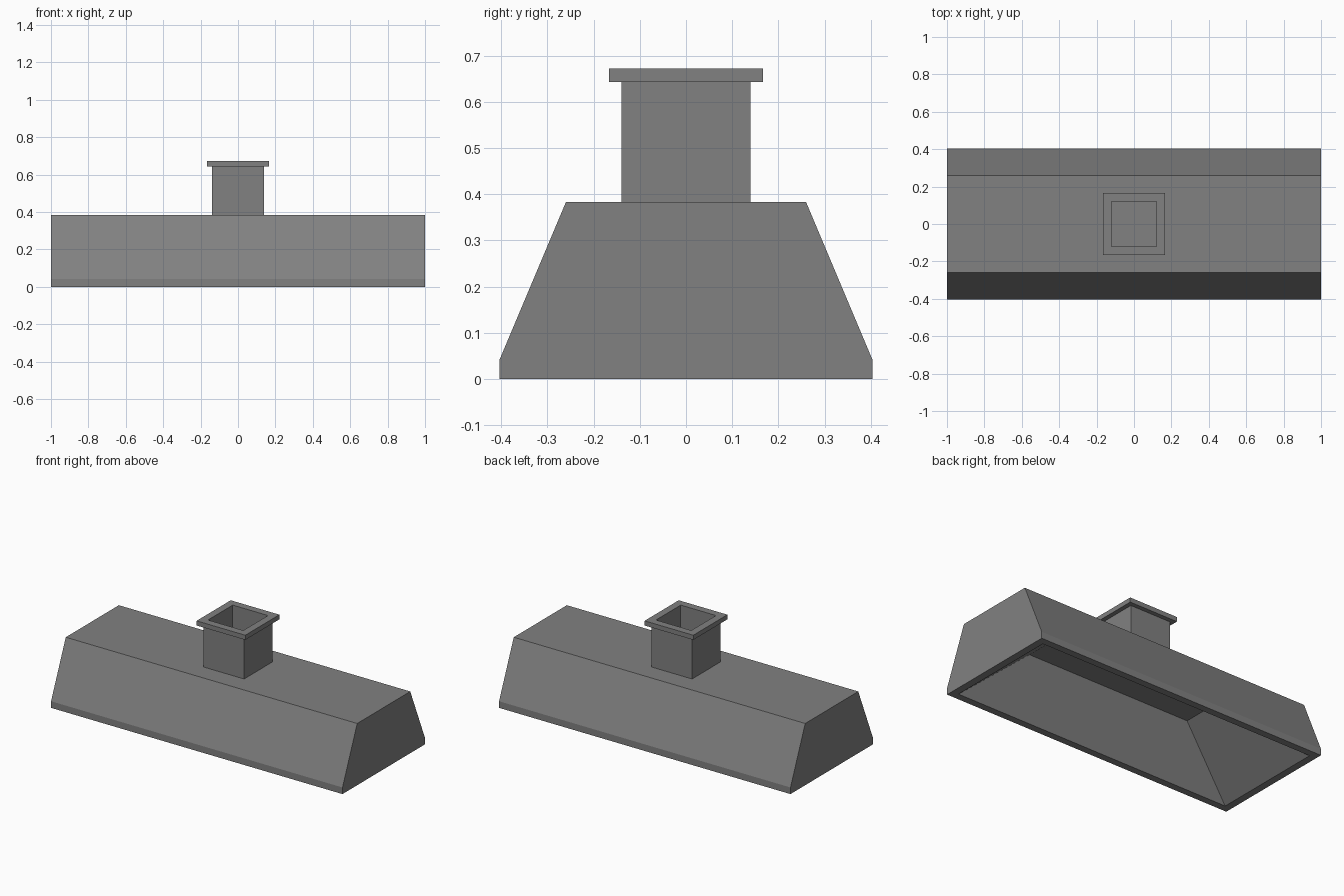
import bpy
import bmesh

cube = bpy.data.objects.get("Cube")
if cube:
    bpy.data.objects.remove(cube, do_unlink=True)

# One plain sheet metal colour
metal = bpy.data.materials.new("grey_metal")
metal.use_nodes = True
colour = (0.22, 0.22, 0.22, 1)
metal.diffuse_color = colour
metal.node_tree.nodes["Principled BSDF"].inputs["Base Color"].default_value = colour


def rectangular_shell(name, sections, closed):
    """Join rectangular sections (half x, half y, z); cap the ends or close the loop."""
    bm = bmesh.new()
    rings = [[bm.verts.new((sx * hx, sy * hy, z))
              for sx, sy in ((-1, -1), (1, -1), (1, 1), (-1, 1))]
             for hx, hy, z in sections]
    pairs = list(zip(rings, rings[1:]))
    if closed:
        pairs.append((rings[-1], rings[0]))
    else:
        bm.faces.new(rings[0])
        bm.faces.new(rings[-1])
    for a, b in pairs:
        for i in range(4):
            j = (i + 1) % 4
            bm.faces.new((a[i], a[j], b[j], b[i]))
    bmesh.ops.recalc_face_normals(bm, faces=bm.faces)
    mesh = bpy.data.meshes.new(name)
    bm.to_mesh(mesh)
    bm.free()
    mesh.materials.append(metal)
    obj = bpy.data.objects.new(name, mesh)
    bpy.context.collection.objects.link(obj)
    return obj


HOOD_TOP = 0.383
DUCT_TOP = 0.672

# Hood: hollow underside, bottom rim, short skirt, sloped long sides
rectangular_shell("hood", [
    (0.565, 0.22, 0.333),
    (0.955, 0.36, 0),
    (1, 0.404, 0),
    (1, 0.404, 0.041),
    (1, 0.26, HOOD_TOP),
], closed=False)

# Square open duct with a flange around its mouth
rectangular_shell("flanged_duct", [
    (0.121, 0.121, HOOD_TOP),
    (0.121, 0.121, DUCT_TOP),
    (0.167, 0.167, DUCT_TOP),
    (0.167, 0.167, 0.643),
    (0.14, 0.14, 0.643),
    (0.14, 0.14, HOOD_TOP),
], closed=True)
